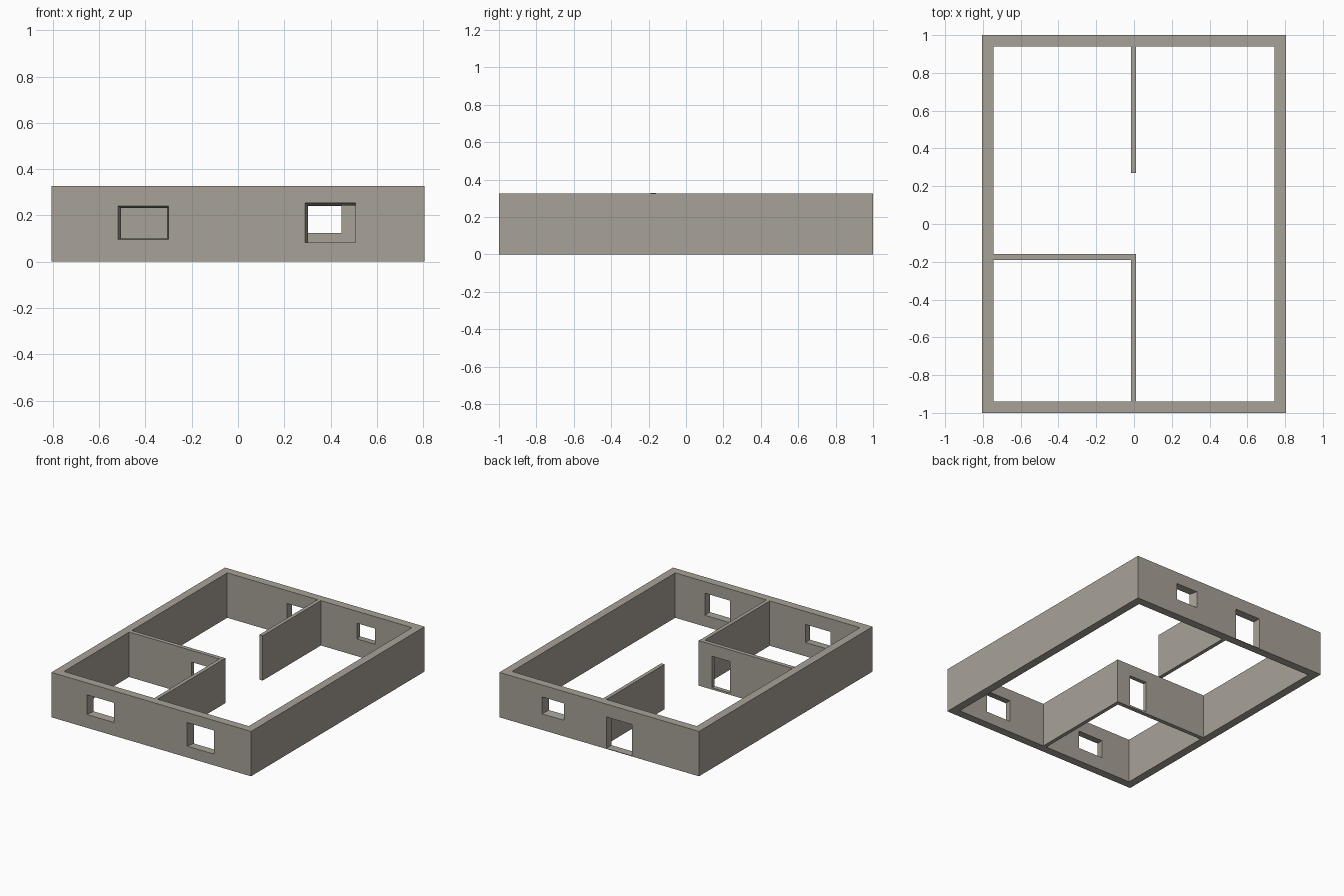
import bpy, bmesh

if "Cube" in bpy.data.objects:
    bpy.data.objects.remove(bpy.data.objects["Cube"])

H = 0.327          # wall height
T = 0.06           # outer wall thickness
X, Y = 0.805, 1.0  # outer half sizes

stone = bpy.data.materials.new("warm grey plaster")
stone.diffuse_color = (0.39, 0.36, 0.31, 1)
stone.use_nodes = True
stone.node_tree.nodes["Principled BSDF"].inputs["Base Color"].default_value = stone.diffuse_color


def loft(name, near, far, y0, y1):
    """Solid between two (x0, x1, z0, z1) rectangles lying at y0 and y1."""
    bm = bmesh.new()
    rings = []
    for (x0, x1, z0, z1), y in ((near, y0), (far, y1)):
        rings.append([bm.verts.new(p) for p in
                      ((x0, y, z0), (x1, y, z0), (x1, y, z1), (x0, y, z1))])
    a, b = rings
    bm.faces.new(a)
    bm.faces.new(b[::-1])
    for i in range(4):
        j = (i + 1) % 4
        bm.faces.new((a[j], a[i], b[i], b[j]))
    bmesh.ops.recalc_face_normals(bm, faces=bm.faces)
    mesh = bpy.data.meshes.new(name)
    bm.to_mesh(mesh)
    bm.free()
    mesh.materials.append(stone)
    obj = bpy.data.objects.new(name, mesh)
    bpy.context.collection.objects.link(obj)
    return obj


def wall(name, x0, x1, y0, y1, h=H):
    r = (x0, x1, 0, h)
    return loft(name, r, r, y0, y1)


def cut(target, name, near, far, y0, y1):
    """Cut an opening whose rectangle runs from near (y0) to far (y1)."""
    e = 0.02  # overshoot, keeping the splay exact at both wall faces
    k = e / (y1 - y0)
    n = [a + (a - b) * k for a, b in zip(near, far)]
    f = [b + (b - a) * k for a, b in zip(near, far)]
    c = loft(name, n, f, y0 - e, y1 + e)
    c.hide_render = True
    c.hide_viewport = True
    m = target.modifiers.new(name, 'BOOLEAN')
    m.operation = 'DIFFERENCE'
    m.solver = 'EXACT'
    m.object = c


# outer walls
front = wall("front_wall", -X, X, -Y, -Y + T)
back = wall("back_wall", -X, X, Y - T, Y)
wall("left_wall", -X, -X + T, -Y + T, Y - T)
wall("right_wall", X - T, X, -Y + T, Y - T)

# inner partitions
wall("rear_partition", -0.017, 0.01, 0.27, Y - T)
wall("front_partition", -0.017, 0.01, -Y + T, -0.19)
cross = wall("cross_partition", -X + T, 0.01, -0.19, -0.16, H + 0.001)

# front windows, slightly splayed
cut(front, "left_window_cutter", (-0.518, -0.30, 0.097, 0.24),
    (-0.505, -0.306, 0.10, 0.232), -Y, -Y + T)
cut(front, "right_window_cutter", (0.29, 0.507, 0.082, 0.254),
    (0.302, 0.507, 0.082, 0.243), -Y, -Y + T)

# back window and entrance door
cut(back, "back_window_cutter", (0.30, 0.447, 0.125, 0.24),
    (0.285, 0.459, 0.117, 0.24), Y - T, Y)
door = (-0.264, -0.058, 0.004, 0.233)
cut(back, "entrance_cutter", door, door, Y - T, Y)

# inner door
door = (-0.242, -0.098, 0.014, 0.243)
cut(cross, "inner_door_cutter", door, door, -0.19, -0.16)
